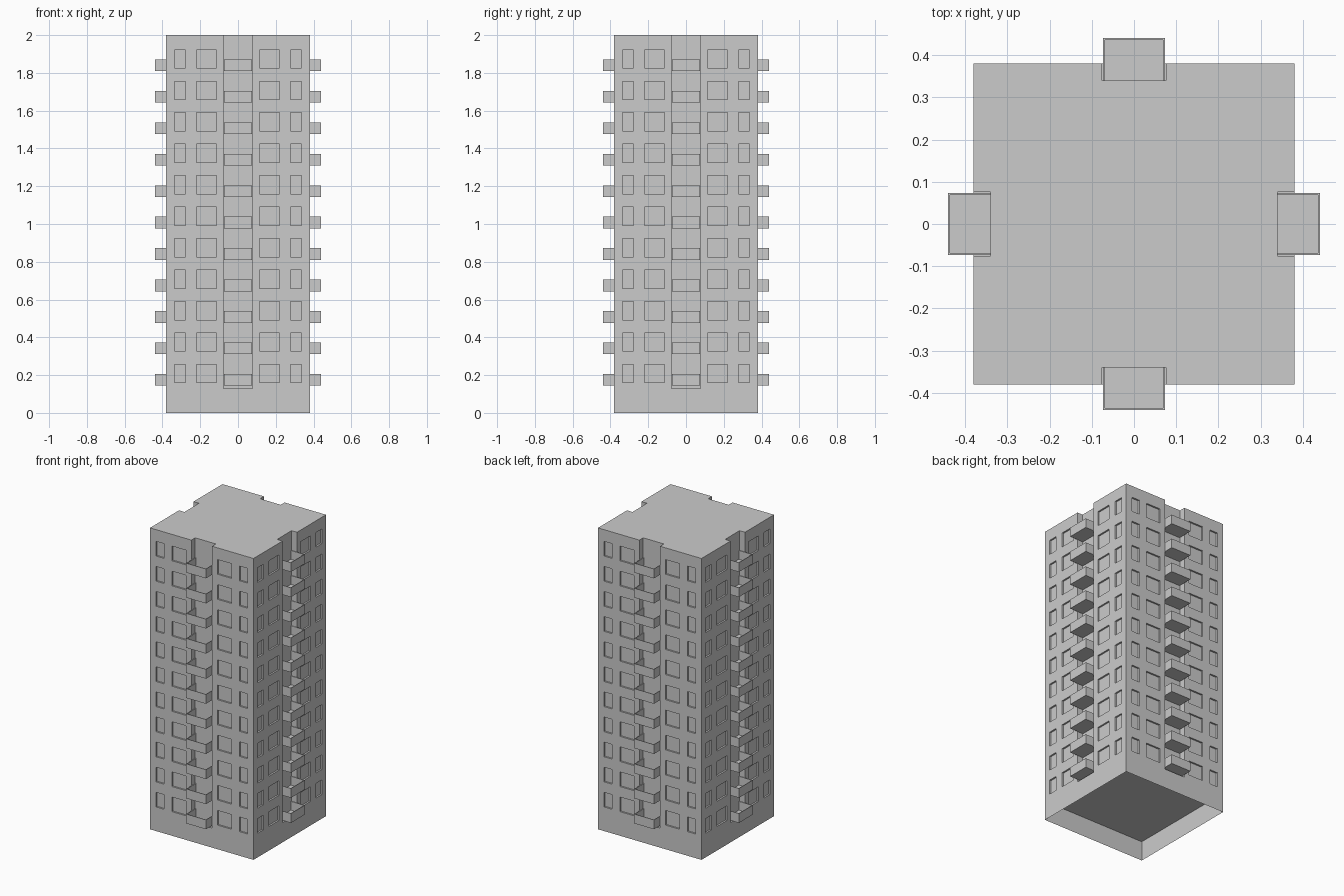
import bpy, bmesh
from mathutils import Matrix, Vector
from math import radians

if "Cube" in bpy.data.objects:
    bpy.data.objects.remove(bpy.data.objects["Cube"])

HALF, SLOT_Y, PLINTH, TOP = 0.38, 0.34, 0.13, 2.0
FLOORS, STEP = 11, 0.1665
TURNS = [Matrix.Rotation(radians(90 * k), 4, 'Z') for k in range(4)]


def finish(bm, name):
    mesh = bpy.data.meshes.new(name)
    bm.to_mesh(mesh)
    bm.free()
    obj = bpy.data.objects.new(name, mesh)
    bpy.context.collection.objects.link(obj)
    return obj


def add_box(bm, lo, hi, turn=Matrix.Identity(4)):
    lo, hi = Vector(lo), Vector(hi)
    size = hi - lo
    m = turn @ Matrix.Translation((lo + hi) / 2) @ Matrix.Diagonal((*size, 1))
    return bmesh.ops.create_cube(bm, size=1, matrix=m)["verts"]


# Tower walls: one side's plan outline, with a central slot, repeated four times
side = [(-HALF, -HALF), (-.336, -HALF), (-.277, -HALF), (-.22, -HALF), (-.114, -HALF),
        (-.076, -HALF), (-.076, -SLOT_Y)]
side += [(-x, y) for x, y in reversed(side)][:-1]
window_columns = (1, 3, 9, 11)
n = len(side)
plan = [t @ Vector((x, y, 0)) for t in TURNS for x, y in side]

levels = [PLINTH]
for i in range(FLOORS):
    levels += [0.16 + STEP * i, 0.257 + STEP * i]
levels.append(TOP)

bm = bmesh.new()
rings = [[bm.verts.new((p.x, p.y, z)) for p in plan] for z in levels]
windows = []
for r in range(len(levels) - 1):
    for c in range(len(plan)):
        d = (c + 1) % len(plan)
        if c % n == n - 1 and (plan[c] - plan[d]).length < 1e-6:
            continue
        f = bm.faces.new((rings[r][c], rings[r][d], rings[r + 1][d], rings[r + 1][c]))
        if r % 2 == 1 and c % n in window_columns:
            windows.append(f)
bm.faces.new(rings[-1])

# Recessed windows
bm.normal_update()
for f in bmesh.ops.extrude_discrete_faces(bm, faces=windows)["faces"]:
    f.normal_update()
    bmesh.ops.translate(bm, verts=f.verts[:], vec=f.normal * -0.011)
finish(bm, "tower_walls")

# Plinth: hollow underneath, closed at the first floor level
bm = bmesh.new()
add_box(bm, (-HALF, -HALF, 0), (HALF, HALF, PLINTH))
bm.normal_update()
bmesh.ops.delete(bm, geom=[f for f in bm.faces if f.normal.z < -0.5], context='FACES_ONLY')
finish(bm, "plinth")

# Balconies: floor slab with thin parapets, on every floor of every side
W, OUT, H, T = 0.073, 0.44, 0.062, 0.004
for name, turn in zip(("front", "right", "back", "left"), TURNS):
    bm = bmesh.new()
    for i in range(FLOORS):
        z = 0.144 + STEP * i
        add_box(bm, (-W, -OUT, z), (W, -SLOT_Y, z + T), turn)
        add_box(bm, (-W, -OUT, z), (W, -OUT + T, z + H), turn)
        for x in (-W, W - T):
            add_box(bm, (x, -OUT, z), (x + T, -SLOT_Y, z + H), turn)
    finish(bm, name + "_balconies")
